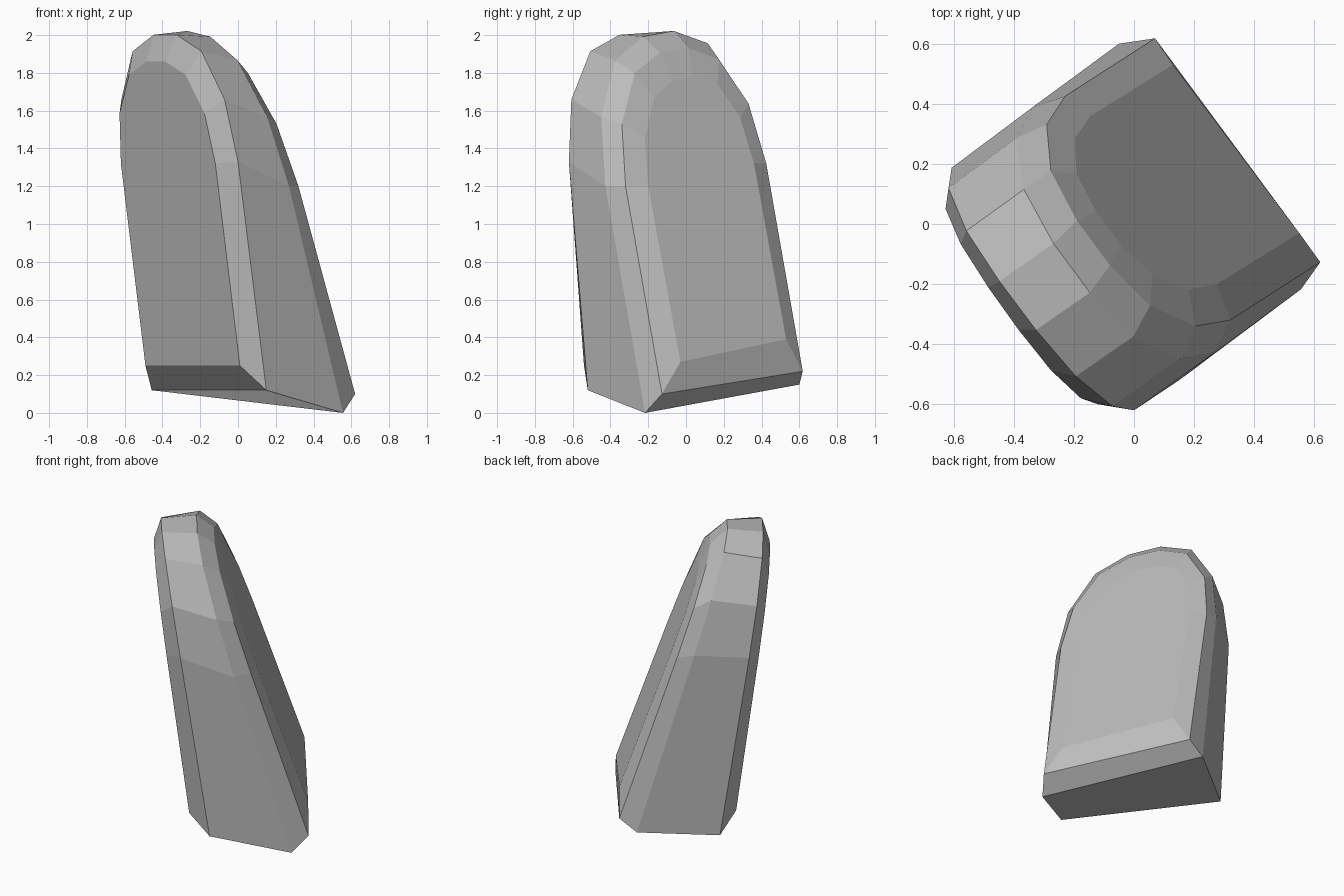
import bpy
import bmesh
from mathutils import Vector

cube = bpy.data.objects.get("Cube")
if cube:
    bpy.data.objects.remove(cube, do_unlink=True)

# Weathered stone colour
stone = bpy.data.materials.new("stone_grey")
stone.use_nodes = True
grey = (0.5, 0.5, 0.5, 1.0)
stone.diffuse_color = grey
stone.node_tree.nodes["Principled BSDF"].inputs["Base Color"].default_value = grey

# Half of the arch: (fraction across the width, fraction of the arch rise)
HALF_ARCH = [(0, 0), (0.05, 0.49), (0.2, 0.87), (0.4, 1)]
ARCH = HALF_ARCH + [(1 - across, up) for across, up in reversed(HALF_ARCH)]


def arch_ring(bm, corner, width, wall, rise):
    """Closed arch outline: two base corners, straight walls and a faceted top."""
    corner, width, wall = Vector(corner), Vector(width), Vector(wall)
    points = [corner]
    points += [corner + width * across + wall * (1 + rise * up) for across, up in ARCH]
    points.append(corner + width)
    return [bm.verts.new(p) for p in points]


# Outlines through the leaning slab, from back panel to front panel:
# base corner, width vector, wall vector, arch rise relative to the wall
SECTIONS = [
    ((0.01, -0.54, 0.25), (-0.5, 0.7, 0), (-0.13, -0.06, 1.07), 0.505),
    ((0.15, -0.52, 0.12), (-0.607, 0.807, 0), (-0.15, -0.1, 1.21), 0.555),
    ((0.556, -0.217, 0), (-0.606, 0.817, 0.15), (-0.286, -0.21, 1.2), 0.61),
    ((0.62, -0.127, 0.1), (-0.55, 0.745, 0.12), (-0.3, -0.193, 1.1), 0.6),
    ((0.55, -0.03, 0.27), (-0.42, 0.56, 0.12), (-0.274, -0.17, 0.93), 0.55),
]

# Leaning slab: bridge the outlines and close both panels
bm = bmesh.new()
rings = [arch_ring(bm, *section) for section in SECTIONS]
for ring, following in zip(rings, rings[1:]):
    for i in range(len(ring)):
        j = (i + 1) % len(ring)
        bm.faces.new((ring[i], ring[j], following[j], following[i]))
bm.faces.new(rings[0])
bm.faces.new(rings[-1])
bmesh.ops.recalc_face_normals(bm, faces=bm.faces)

mesh = bpy.data.meshes.new("leaning_stone_slab")
bm.to_mesh(mesh)
bm.free()
mesh.materials.append(stone)
slab = bpy.data.objects.new("leaning_stone_slab", mesh)
bpy.context.collection.objects.link(slab)
